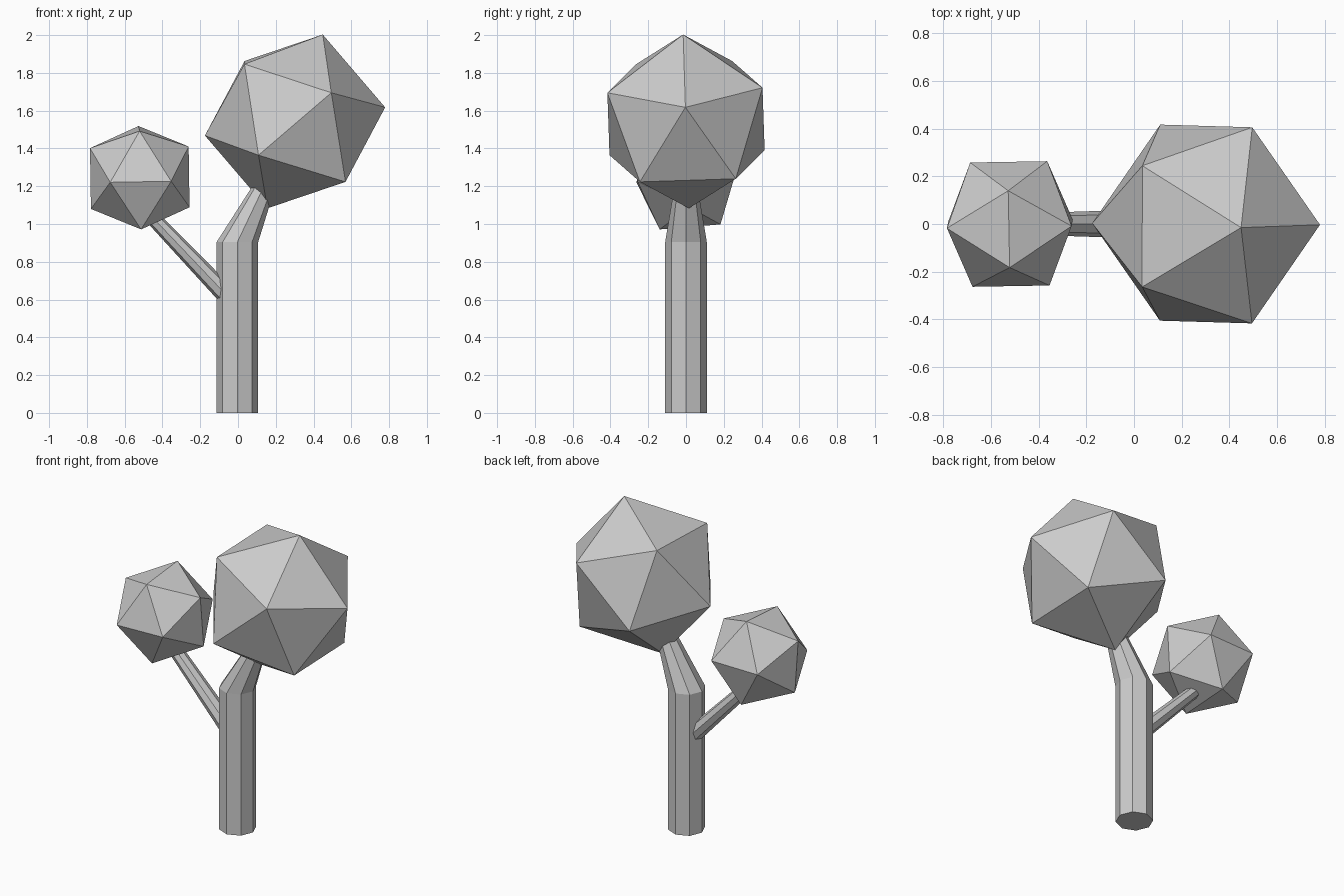
import bpy, bmesh
from math import cos, sin, pi, radians
from mathutils import Vector, Matrix

cube = bpy.data.objects.get("Cube")
if cube:
    bpy.data.objects.remove(cube, do_unlink=True)

# One plain grey for everything
grey = bpy.data.materials.new("plain_grey")
grey.use_nodes = True
GREY = (0.6, 0.6, 0.6, 1)
grey.diffuse_color = GREY
for node in grey.node_tree.nodes:
    if node.type == 'BSDF_PRINCIPLED':
        node.inputs["Base Color"].default_value = GREY


def finish(bm, name):
    bmesh.ops.recalc_face_normals(bm, faces=bm.faces)
    mesh = bpy.data.meshes.new(name)
    bm.to_mesh(mesh)
    bm.free()
    mesh.materials.append(grey)
    obj = bpy.data.objects.new(name, mesh)
    bpy.context.collection.objects.link(obj)
    return obj


def limb(name, rings, sides=8):
    """Tapered octagonal tube; each ring is (x, z, radius, tilt about y)."""
    bm = bmesh.new()
    loops = []
    for x, z, r, tilt in rings:
        turn = Matrix.Rotation(radians(tilt), 3, 'Y')
        loops.append([bm.verts.new(Vector((x, 0, z)) + turn @ Vector(
            (r * cos(2 * pi * i / sides), r * sin(2 * pi * i / sides), 0)))
            for i in range(sides)])
    for low, high in zip(loops, loops[1:]):
        for i in range(sides):
            j = (i + 1) % sides
            bm.faces.new((low[i], low[j], high[j], high[i]))
    bm.faces.new(loops[0][::-1])
    bm.faces.new(loops[-1])
    return finish(bm, name)


def crown(name, centre, radius, pole, neighbour):
    """Icosahedron turned so two adjacent corners point along given directions."""
    z = Vector(pole).normalized()
    y = z.cross(Vector(neighbour)).normalized()
    x = y.cross(z)
    turn = Matrix((x, y, z)).transposed().to_4x4()
    bm = bmesh.new()
    bmesh.ops.create_icosphere(bm, subdivisions=1, radius=radius,
                               matrix=Matrix.Translation(centre) @ turn)
    return finish(bm, name)


# Trunk with a leaning, tapered top, and a thin side branch
limb("trunk", [(-0.003, 0, 0.11, 0), (-0.003, 0.905, 0.11, 0), (0.185, 1.3, 0.045, 0)])
limb("side_branch", [(-0.02, 0.581, 0.059, -15), (-0.5, 1.085, 0.043, -15)])

# Faceted foliage
crown("large_crown", (0.302, 0, 1.543), 0.483,
      (0.145, -0.015, 0.455), (0.48, -0.003, 0.07))
crown("small_crown", (-0.52, 0, 1.245), 0.307,
      (-0.007, 0.14, 0.275), (-0.001, -0.18, 0.245))
